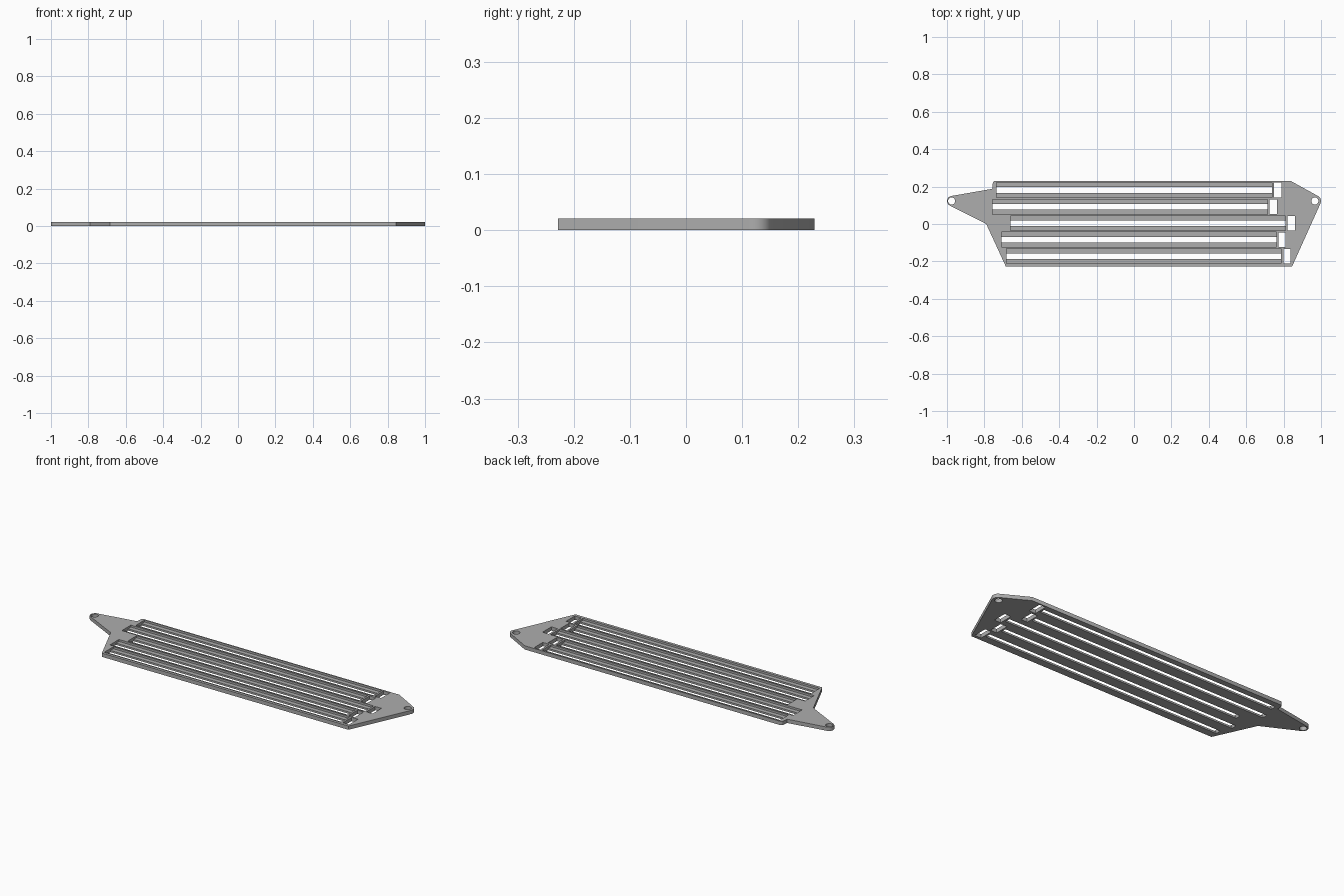
import bpy, bmesh, math
from mathutils import Matrix

if "Cube" in bpy.data.objects:
    bpy.data.objects.remove(bpy.data.objects["Cube"], do_unlink=True)

THICK = 0.021
RECESS_FLOOR = 0.010
EAR_Y = 0.123

# plain grey finish
grey = bpy.data.materials.new("matte_grey")
grey.use_nodes = True
COLOUR = (0.42, 0.42, 0.42, 1)
grey.diffuse_color = COLOUR
grey.node_tree.nodes["Principled BSDF"].inputs["Base Color"].default_value = COLOUR


def make_object(name, bm):
    bmesh.ops.recalc_face_normals(bm, faces=bm.faces)
    mesh = bpy.data.meshes.new(name)
    bm.to_mesh(mesh)
    bm.free()
    mesh.materials.append(grey)
    obj = bpy.data.objects.new(name, mesh)
    bpy.context.collection.objects.link(obj)
    return obj


def add_box(bm, x0, x1, y0, y1, z0, z1):
    place = Matrix.Translation(((x0 + x1) / 2, (y0 + y1) / 2, (z0 + z1) / 2))
    size = Matrix.Diagonal((x1 - x0, y1 - y0, z1 - z0, 1))
    bmesh.ops.create_cube(bm, size=1, matrix=place @ size)


def arc(cx, cy, r, start, end, steps=10):
    angles = [math.radians(start + (end - start) * i / steps) for i in range(steps + 1)]
    return [(cx + r * math.cos(a), cy + r * math.sin(a)) for a in angles]


# plate outline, counter-clockwise, with rounded mounting ears
outline = [(-0.685, -0.228), (0.845, -0.228)]
outline += arc(0.97, EAR_Y, 0.03, -25, 58)
outline += [(0.84, 0.229)]
outline += arc(-0.745, 0.219, 0.01, 90, 170, 4)
outline += [(-0.758, 0.188)]
outline += arc(-0.973, EAR_Y, 0.027, 100, 242)
outline += [(-0.79, 0.0)]
bm = bmesh.new()
base = bm.faces.new([bm.verts.new((x, y, 0)) for x, y in outline])
top = bmesh.ops.extrude_face_region(bm, geom=[base])["geom"]
bmesh.ops.translate(bm, vec=(0, 0, THICK),
                    verts=[v for v in top if isinstance(v, bmesh.types.BMVert)])
plate = make_object("slotted_plate", bm)

# each row: left end, right end of the channel, centre line
rows = [(-0.735, 0.738, 0.182), (-0.757, 0.714, 0.092), (-0.66, 0.81, 0.004),
        (-0.708, 0.761, -0.084), (-0.681, 0.787, -0.172)]

# shallow channels, then everything that passes right through
recess, through = bmesh.new(), bmesh.new()
for x0, x1, y in rows:
    add_box(recess, x0, x1, y - 0.04, y + 0.04, RECESS_FLOOR, 0.1)
    add_box(through, x0, x1, y - 0.015, y + 0.015, -0.1, 0.2)
    add_box(through, x1 + 0.011, x1 + 0.05, y - 0.039, y + 0.039, -0.1, 0.2)
for x in (-0.975, 0.967):
    bmesh.ops.create_cone(through, cap_ends=True, segments=32, radius1=0.019,
                          radius2=0.019, depth=0.3,
                          matrix=Matrix.Translation((x, EAR_Y, 0)))
cutters = [make_object("channel_cutter", recess), make_object("opening_cutter", through)]

for cutter in cutters:
    cutter.hide_render = True
    mod = plate.modifiers.new(cutter.name, "BOOLEAN")
    mod.operation = "DIFFERENCE"
    mod.solver = "EXACT"
    mod.object = cutter

# bake the cuts and drop the cutters
depsgraph = bpy.context.evaluated_depsgraph_get()
cut_mesh = bpy.data.meshes.new_from_object(plate.evaluated_get(depsgraph))
plate.modifiers.clear()
plate.data = cut_mesh
for cutter in cutters:
    bpy.data.objects.remove(cutter, do_unlink=True)

# smooth the round ears and holes, keep other edges crisp
bpy.ops.object.select_all(action="DESELECT")
plate.select_set(True)
bpy.context.view_layer.objects.active = plate
bpy.ops.object.shade_smooth_by_angle(angle=math.radians(30))
